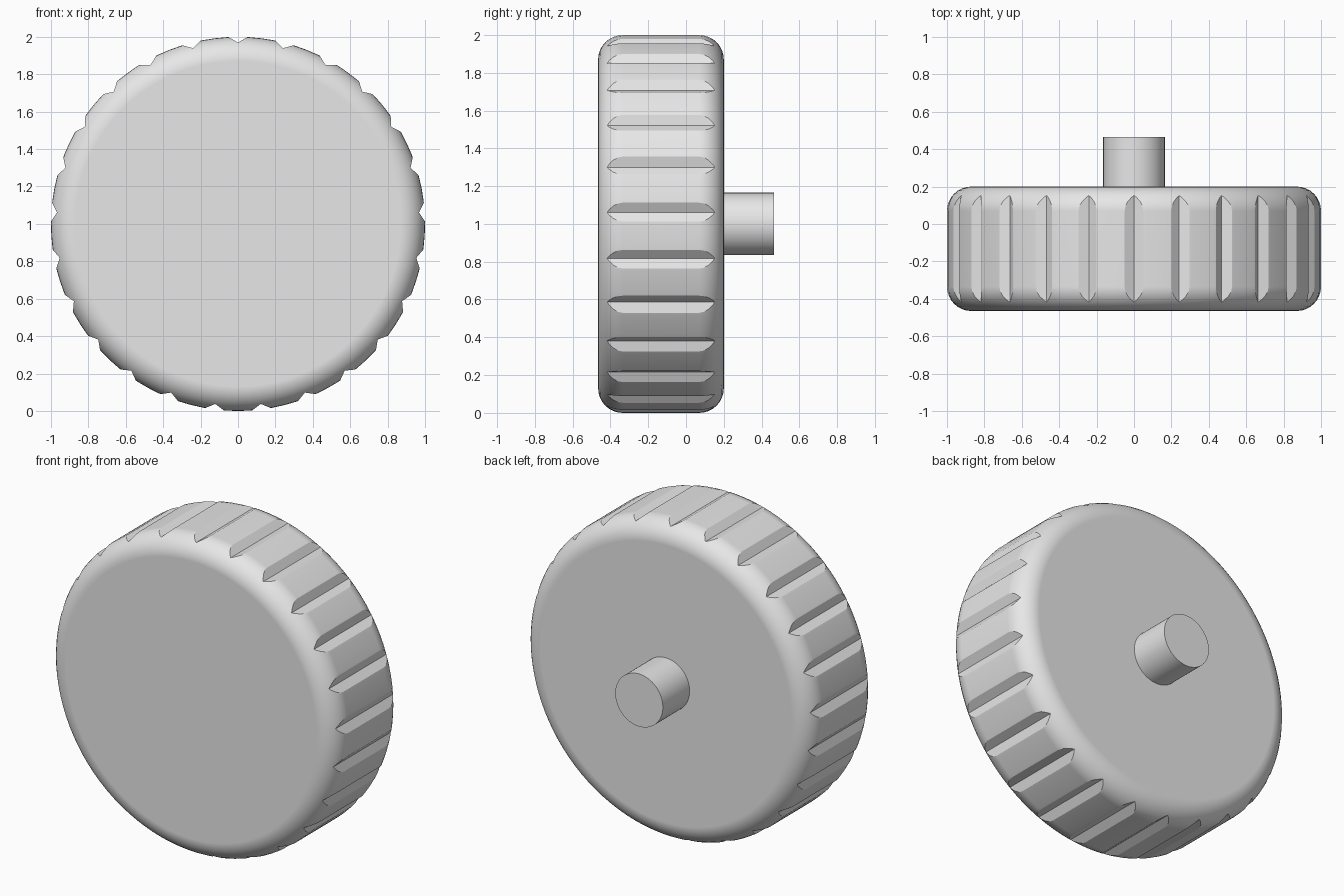
import bpy
import bmesh
from math import pi, radians
from mathutils import Matrix

if "Cube" in bpy.data.objects:
    bpy.data.objects.remove(bpy.data.objects["Cube"], do_unlink=True)

AXIS_HEIGHT = 1.0
FRONT, BACK, SHAFT_END = -0.465, 0.2, 0.465
GROOVES = 25

grey = bpy.data.materials.new("light_grey")
grey.use_nodes = True
grey.diffuse_color = (0.8, 0.8, 0.8, 1)
grey.node_tree.nodes["Principled BSDF"].inputs["Base Color"].default_value = (0.8, 0.8, 0.8, 1)


def make_object(name, bm):
    bmesh.ops.recalc_face_normals(bm, faces=bm.faces)
    mesh = bpy.data.meshes.new(name)
    bm.to_mesh(mesh)
    bm.free()
    mesh.materials.append(grey)
    obj = bpy.data.objects.new(name, mesh)
    bpy.context.collection.objects.link(obj)
    return obj


def cylinder(name, radius, y0, y1, sides):
    """Capped cylinder running along y at the axis height."""
    bm = bmesh.new()
    place = Matrix.Translation((0, (y0 + y1) / 2, AXIS_HEIGHT)) @ Matrix.Rotation(pi / 2, 4, "X")
    bmesh.ops.create_cone(bm, cap_ends=True, segments=sides, radius1=radius,
                          radius2=radius, depth=y1 - y0, matrix=place)
    return make_object(name, bm)


def activate(obj):
    bpy.ops.object.select_all(action="DESELECT")
    obj.select_set(True)
    bpy.context.view_layer.objects.active = obj


# Knob body with rounded rims
knob = cylinder("knob_body", 1.0, FRONT, BACK, 100)
bevel = knob.modifiers.new("rounded_rims", "BEVEL")
bevel.limit_method = "ANGLE"
bevel.angle_limit = radians(40)
bevel.width = 0.13
bevel.segments = 8

# Ring of straight V-shaped grip cutters
bm = bmesh.new()
profile = [(0, 0.97), (0.105, 1.03), (-0.105, 1.03)]
for i in range(GROOVES):
    turn = Matrix.Translation((0, 0, AXIS_HEIGHT)) @ Matrix.Rotation(2 * pi * i / GROOVES, 4, "Y")
    ends = [[bm.verts.new((x, y, z)) for x, z in profile] for y in (FRONT - 0.1, BACK + 0.1)]
    for end in ends:
        bm.faces.new(end)
    for a in range(3):
        b = (a + 1) % 3
        bm.faces.new((ends[0][a], ends[0][b], ends[1][b], ends[1][a]))
    bmesh.ops.transform(bm, matrix=turn, verts=ends[0] + ends[1])
cutter = make_object("groove_cutter", bm)
cutter.hide_render = True

cut = knob.modifiers.new("grip_grooves", "BOOLEAN")
cut.operation = "DIFFERENCE"
cut.solver = "EXACT"
cut.object = cutter

activate(knob)
for modifier in (bevel.name, cut.name):
    bpy.ops.object.modifier_apply(modifier=modifier)
bpy.data.objects.remove(cutter, do_unlink=True)

# Rear shaft
shaft = cylinder("shaft", 0.165, BACK - 0.05, SHAFT_END, 64)

# Smooth shading, with flat caps kept clean
for obj in (knob, shaft):
    activate(obj)
    bpy.ops.object.shade_smooth_by_angle(angle=radians(25))
weighted = knob.modifiers.new("flat_caps", "WEIGHTED_NORMAL")
weighted.keep_sharp = True
